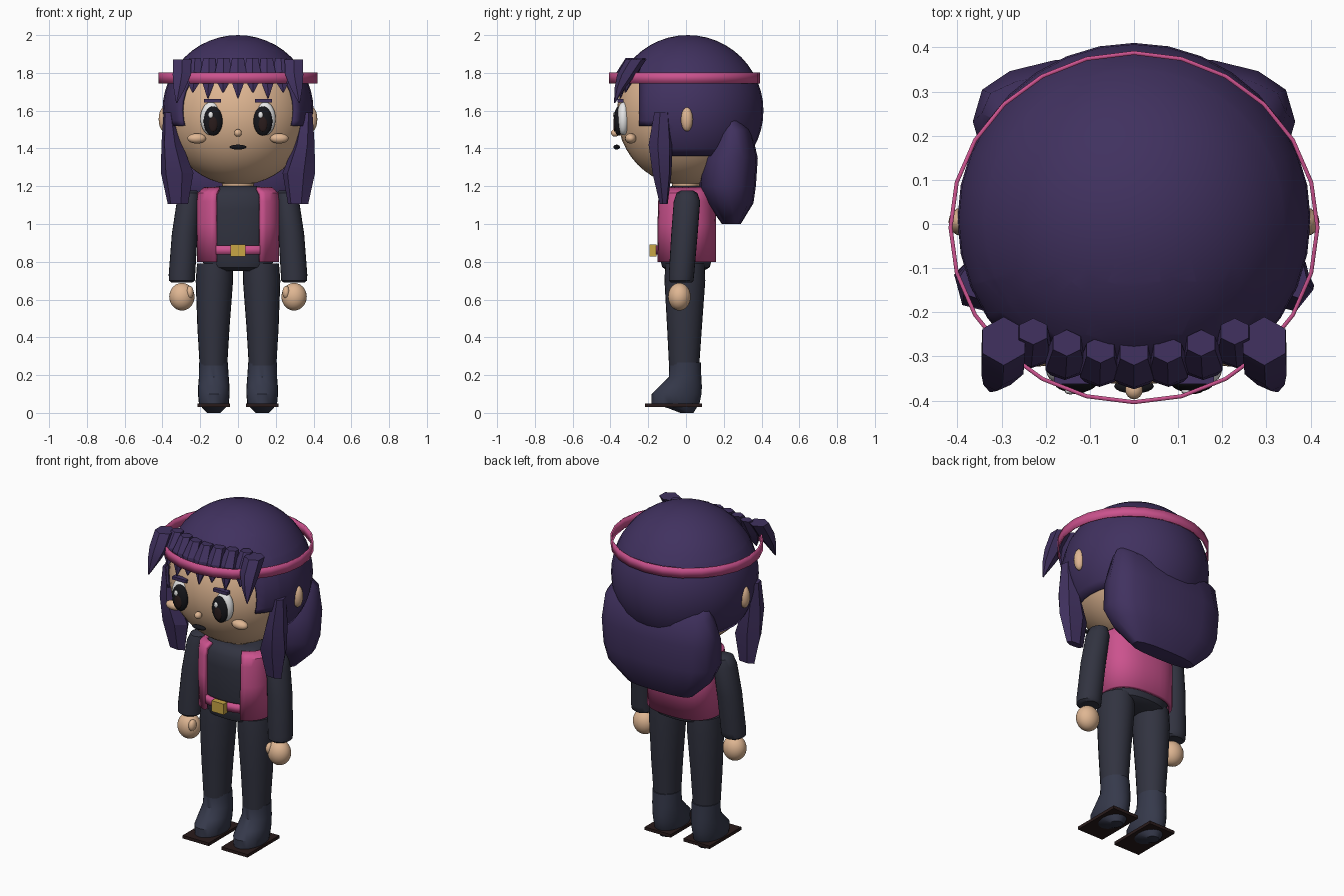
import bpy, bmesh, math
from mathutils import Vector

if "Cube" in bpy.data.objects:
    bpy.data.objects.remove(bpy.data.objects["Cube"])


def material(name, rgb):
    m = bpy.data.materials.new(name)
    m.diffuse_color = (*rgb, 1)
    m.use_nodes = True
    m.node_tree.nodes["Principled BSDF"].inputs["Base Color"].default_value = m.diffuse_color
    return m


SKIN = material("skin", (0.74, 0.47, 0.29))
HAIR = material("purple hair", (0.052, 0.031, 0.115))
PINK = material("pink cloth", (0.60, 0.085, 0.27))
CLOTH = material("charcoal cloth", (0.031, 0.033, 0.051))
BOOT = material("slate boot", (0.036, 0.041, 0.07))
GOLD = material("gold", (0.58, 0.38, 0.06))
SOLE = material("dark brown", (0.022, 0.011, 0.011))
BLACK = material("black", (0.008, 0.008, 0.011))
WHITE = material("white", (0.8, 0.8, 0.8))


def finish(name, bm, mat, angle=40):
    bmesh.ops.recalc_face_normals(bm, faces=bm.faces)
    me = bpy.data.meshes.new(name)
    bm.to_mesh(me)
    bm.free()
    me.materials.append(mat)
    ob = bpy.data.objects.new(name, me)
    bpy.context.collection.objects.link(ob)
    bpy.ops.object.select_all(action='DESELECT')
    ob.select_set(True)
    bpy.context.view_layer.objects.active = ob
    if angle:
        bpy.ops.object.shade_smooth_by_angle(angle=math.radians(angle))
    return ob


def ball(name, c, r, mat, seg=24):
    bm = bmesh.new()
    bmesh.ops.create_uvsphere(bm, u_segments=seg, v_segments=seg * 2 // 3, radius=1)
    bmesh.ops.scale(bm, vec=r, verts=bm.verts)
    bmesh.ops.translate(bm, vec=c, verts=bm.verts)
    return finish(name, bm, mat)


def box(name, c, size, mat):
    bm = bmesh.new()
    bmesh.ops.create_cube(bm, size=1)
    bmesh.ops.scale(bm, vec=size, verts=bm.verts)
    bmesh.ops.translate(bm, vec=c, verts=bm.verts)
    return finish(name, bm, mat, 0)


def loft(name, rings, mat, n=24, power=1.0, gap=0.0, angle=40, caps=True, turn=0.0):
    """Skin rings (z, cx, cy, rx, ry); a gap (radians) leaves the front open."""
    bm = bmesh.new()
    count = n + 1 if gap else n
    rows = []
    for z, cx, cy, rx, ry in rings:
        row = []
        for i in range(count):
            a = gap + (2 * math.pi - 2 * gap) * i / n + turn
            s, c = math.sin(a), -math.cos(a)
            row.append(bm.verts.new((cx + rx * math.copysign(abs(s) ** power, s),
                                     cy + ry * math.copysign(abs(c) ** power, c), z)))
        rows.append(row)
    for a, b in zip(rows, rows[1:]):
        for i in range(n):
            j = (i + 1) % count
            bm.faces.new((a[i], a[j], b[j], b[i]))
    if caps and not gap:
        bm.faces.new(rows[0])
        bm.faces.new(rows[-1])
    return finish(name, bm, mat, angle)


def shell(ob, thickness):
    m = ob.modifiers.new("thickness", 'SOLIDIFY')
    m.thickness = thickness
    m.offset = -1


# Head and neck
ball("head", (0, 0, 1.585), (0.378, 0.365, 0.38), SKIN, 36)
loft("neck", [(1.12, 0, 0, .08, .07), (1.19, 0, 0, .08, .07), (1.21, 0, 0, .085, .075),
              (1.26, 0, 0, .085, .075)], SKIN)

# Hair dome with the face opening and the nape cut away
bm = bmesh.new()
bmesh.ops.create_uvsphere(bm, u_segments=32, v_segments=24, radius=0.4)
bmesh.ops.translate(bm, vec=(0, 0.01, 1.6), verts=bm.verts)
for co, no in (((0, -.25, 0), (0, 1, 0)), ((0, -.13, 0), (0, 1, 0)), ((0, 0, 1.81), (0, 0, 1)),
               ((0, 0, 1.52), (0, 0, 1)), ((0, 0, 1.36), (0, 0, 1))):
    bmesh.ops.bisect_plane(bm, geom=bm.verts[:] + bm.edges[:] + bm.faces[:],
                           plane_co=co, plane_no=no)
gone = []
for f in bm.faces:
    c = f.calc_center_median()
    if c.z < 1.36 or (c.y < -.25 and c.z < 1.81) or (c.y < -.13 and c.z < 1.52):
        gone.append(f)
bmesh.ops.delete(bm, geom=gone, context='FACES')
shell(finish("hair_dome", bm, HAIR), 0.015)

# Back hair
loft("back_hair", [(1.575, 0, .23, .30, .035), (1.50, 0, .25, .345, .095),
                   (1.35, 0, .232, .365, .148), (1.2, 0, .22, .36, .15),
                   (1.11, 0, .235, .325, .122), (1.0, 0, .24, .21, .05)],
     HAIR, n=16, power=0.75, angle=45)

# Row of fringe spikes
for k in range(-3, 4):
    x = k * 0.076
    y = 0.9 * x * x
    low = 1.665 + 0.03 * (k % 2)
    loft("fringe_spike", [(1.878, x, y - .29, .036, .03), (1.80, x * 1.02, y - .335, .052, .035),
                          (1.75, x * 1.03, y - .352, .038, .022), (low, x * 1.05, y - .368, .003, .003)],
         HAIR, n=6, angle=20)

# Headband
shell(loft("headband", [(1.745, 0, -.008, .42, .40), (1.803, 0, -.008, .42, .40)],
           PINK, n=24, caps=False), 0.009)

# Torso, belt and buckle
loft("torso", [(.75, 0, 0, .13, .09), (.77, 0, 0, .175, .125), (.82, 0, 0, .195, .14),
               (1.08, 0, 0, .20, .145), (1.15, 0, 0, .195, .14), (1.19, 0, 0, .16, .11),
               (1.2, 0, 0, .1, .08)], CLOTH, n=32, power=0.85)
shell(loft("belt", [(.838, 0, -.004, .208, .158), (.885, 0, -.004, .208, .158)],
           PINK, n=32, power=0.85, caps=False), 0.02)
box("buckle", (0, -.175, .86), (.08, .035, .064), GOLD)

# Open vest
shell(loft("vest", [(.80, 0, -.003, .217, .163), (1.0, 0, -.003, .22, .163),
                    (1.12, 0, -.003, .22, .16), (1.165, 0, -.003, .215, .15),
                    (1.195, 0, 0, .18, .12)],
           PINK, n=32, power=0.8, gap=0.49), 0.022)

for s in (-1, 1):
    side = "left" if s > 0 else "right"
    # Ear and face details
    ball(side + "_ear", (s * .39, .005, 1.555), (.03, .032, .065), SKIN, 16)
    ball(side + "_cheek", (s * .218, -.293, 1.453), (.05, .03, .027), SKIN, 16)
    ball(side + "_eye_white", (s * .143, -.332, 1.558), (.056, .036, .088), WHITE)
    ball(side + "_pupil", (s * .132, -.357, 1.545), (.05, .025, .078), BLACK)
    ball(side + "_iris", (s * .132, -.377, 1.53), (.024, .008, .042), SOLE, 16)
    ball(side + "_eye_glint", (s * .132 - .012, -.379, 1.577), (.013, .007, .017), WHITE, 12)
    box(side + "_brow", (s * .135, -.347, 1.652), (.092, .03, .018), HAIR)

    # Flared spike at the temple
    loft(side + "_temple_spike", [(1.87, s * .295, -.265, .056, .055),
                                  (1.79, s * .298, -.315, .055, .05),
                                  (1.72, s * .31, -.35, .036, .028),
                                  (1.64, s * .325, -.378, .003, .003)], HAIR, n=6, angle=20)
    # Long side lock
    loft(side + "_side_lock", [(1.59, s * .365, -.128, .03, .042), (1.42, s * .35, -.135, .057, .066),
                               (1.27, s * .322, -.127, .088, .053), (1.105, s * .318, -.118, .055, .022)],
         HAIR, n=6, angle=20, turn=0.3)

    # Arm, hand and thumb
    loft(side + "_arm", [(1.178, s * .25, .005, .03, .03), (1.165, s * .255, .005, .05, .055),
                         (1.12, s * .262, .005, .062, .07), (.95, s * .282, -.008, .068, .07),
                         (.73, s * .297, -.024, .07, .067), (.70, s * .297, -.026, .068, .065),
                         (.69, s * .297, -.026, .055, .055)], CLOTH)
    ball(side + "_hand", (s * .297, -.035, .615), (.067, .06, .073), SKIN)
    ball(side + "_thumb", (s * .255, -.065, .638), (.02, .027, .034), SKIN, 16)

    # Leg, boot and sole plate
    loft(side + "_leg", [(.79, s * .122, -.005, .095, .105), (.70, s * .125, -.006, .099, .108),
                         (.45, s * .13, -.008, .085, .092), (.25, s * .13, -.01, .073, .08)], CLOTH)
    loft(side + "_boot", [(.268, s * .13, -.005, .076, .083), (.19, s * .128, -.005, .079, .086),
                          (.14, s * .128, -.028, .083, .112), (.10, s * .128, -.05, .084, .132),
                          (.05, s * .128, -.055, .079, .127), (.025, s * .128, -.02, .06, .075),
                          (0.0, s * .128, .005, .035, .035)], BOOT)
    box(side + "_sole", (s * .128, -.066, .041), (.172, .30, .018), SOLE)

# Nose and mouth
ball("nose", (0, -.375, 1.482), (.02, .022, .02), SKIN, 16)
ball("mouth", (0, -.367, 1.407), (.045, .017, .013), BLACK, 16)
